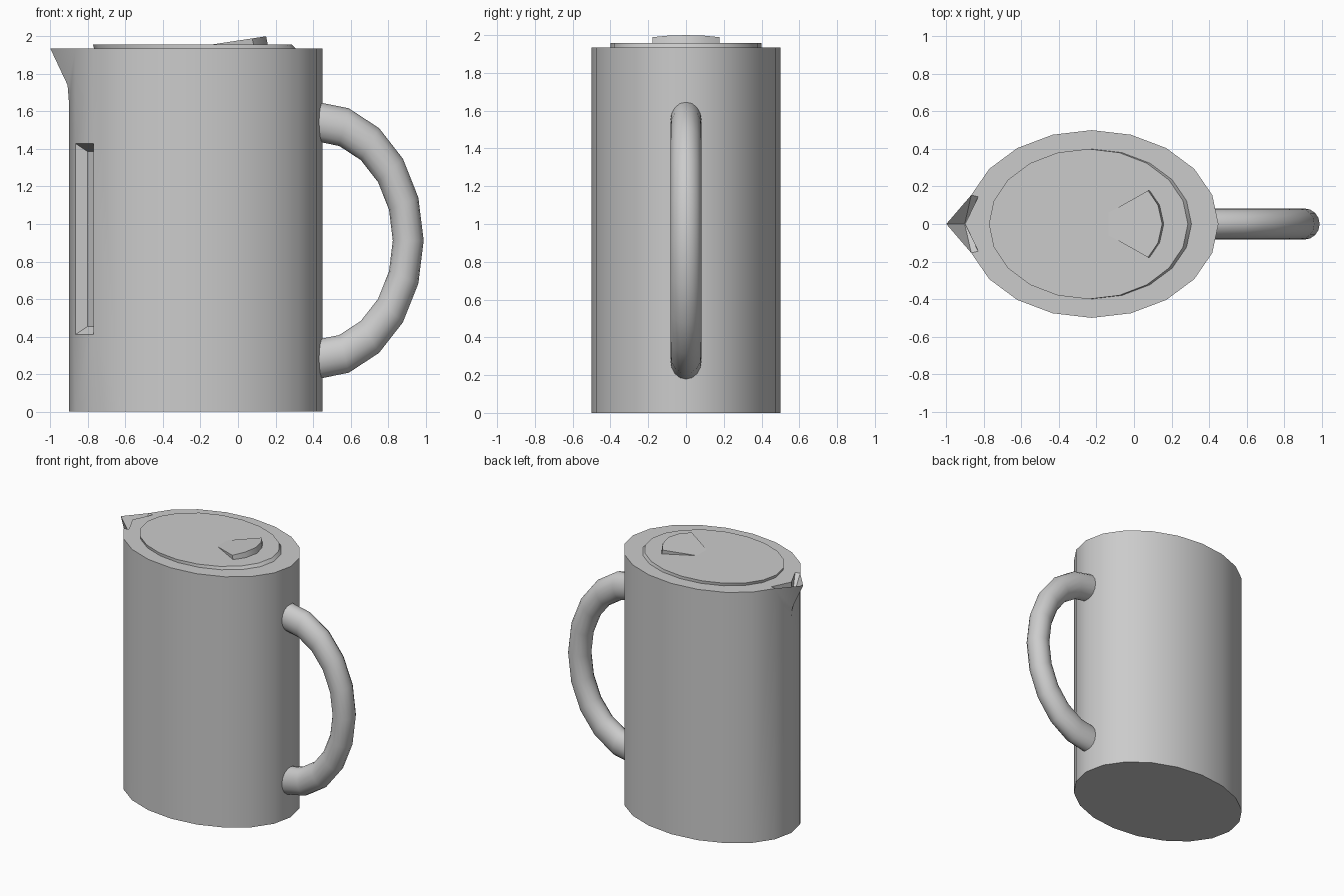
import bpy, bmesh, math
from mathutils import Vector

if "Cube" in bpy.data.objects:
    bpy.data.objects.remove(bpy.data.objects["Cube"])

SIDES = 20
CX, RX, RY, TOP = -0.225, 0.675, 0.5, 1.935


def finish(name, bm, angle=30):
    bmesh.ops.recalc_face_normals(bm, faces=bm.faces)
    me = bpy.data.meshes.new(name)
    bm.to_mesh(me)
    bm.free()
    ob = bpy.data.objects.new(name, me)
    bpy.context.collection.objects.link(ob)
    bpy.ops.object.select_all(action='DESELECT')
    ob.select_set(True)
    bpy.context.view_layer.objects.active = ob
    bpy.ops.object.shade_smooth_by_angle(angle=math.radians(angle))
    return ob


def ellipse(cx, rx, ry, z):
    return [Vector((cx + rx * math.cos(math.tau * i / SIDES),
                    ry * math.sin(math.tau * i / SIDES), z)) for i in range(SIDES)]


def prism(name, lower, upper):
    bm = bmesh.new()
    lo = [bm.verts.new(p) for p in lower]
    up = [bm.verts.new(p) for p in upper]
    n = len(lo)
    for i in range(n):
        j = (i + 1) % n
        bm.faces.new((lo[i], lo[j], up[j], up[i]))
    bm.faces.new(lo[::-1])
    bm.faces.new(up)
    return finish(name, bm)


# Body: columns of vertices around an ellipse; 10 carries the spout, 11-12 the window
bm = bmesh.new()
ring = ellipse(CX, RX, RY, 0)
SPOUT, WIN = 10, 11
cols = []
for i, p in enumerate(ring):
    heights = [0, 0.41, 1.43, TOP] if i in (WIN, WIN + 1) else [0, TOP]
    if i == SPOUT:
        pts = [(p.x, 0, 0), (p.x, 0, 1.64), (-0.908, 0, 1.74), (-1.0, 0, TOP)]
    else:
        pts = [(p.x, p.y, z) for z in heights]
    cols.append([bm.verts.new(q) for q in pts])

for i in range(SIDES):
    a, b = cols[i], cols[(i + 1) % SIDES]
    if i == WIN:
        for k in (0, 2):
            bm.faces.new((a[k], b[k], b[k + 1], a[k + 1]))
    elif i in (SPOUT - 1, SPOUT):
        mid = cols[SPOUT]
        side = a if i == SPOUT - 1 else b
        bm.faces.new(mid[:2] + side[::-1])
        for k in (1, 2):
            bm.faces.new((side[-1], mid[k], mid[k + 1]))
    else:
        bm.faces.new(a + b[::-1])
bm.faces.new([c[0] for c in cols])

# Water window: tapered recess in one facet
a, b = cols[WIN], cols[WIN + 1]
t = (ring[WIN + 1] - ring[WIN]).normalized()
inward = Vector((-t.y, t.x, 0)) * 0.06
up = Vector((0, 0, 0.045))
outer = [a[1], b[1], b[2], a[2]]
shift = [t * 0.03 + up, -t * 0.03 + up, -t * 0.03 - up, t * 0.03 - up]
inner = [bm.verts.new(v.co + inward + s) for v, s in zip(outer, shift)]
for i in range(4):
    j = (i + 1) % 4
    bm.faces.new((outer[i], outer[j], inner[j], inner[i]))
bm.faces.new(inner)

# Pouring notch inside the spout, then the rim
tip = cols[SPOUT][-1]
floor = bm.verts.new((-0.902, 0, 1.78))
lip = bm.verts.new((-0.9, 0, TOP))
rim = []
for s, c in ((1, cols[SPOUT - 1]), (-1, cols[SPOUT + 1])):
    m = bm.verts.new((-0.83, 0.145 * s, TOP))
    for tri in ((tip, c[-1], floor), (c[-1], m, floor), (m, lip, floor)):
        bm.faces.new(tri)
    rim.append(m)
bm.faces.new([c[-1] for c in cols[:SPOUT]] + [rim[0], lip, rim[1]]
             + [c[-1] for c in cols[SPOUT + 1:]])
finish("jug_body", bm)

# Lid: thin elliptical plate, top shifted towards the spout
prism("lid", ellipse(CX, 0.54, 0.4, TOP - 0.01), ellipse(-0.243, 0.53, 0.4, 1.957))

# Thumb tab: rising fan-shaped wedge
half = [(-0.135, 0.06), (0.075, 0.178), (0.128, 0.1)]
outline = half + [(0.15, 0)] + [(x, -y) for x, y in reversed(half)]
prism("lid_tab",
      [(x + (0.01 if x > 0 else 0), y, 1.95) for x, y in outline],
      [(x, y, 1.957 + 0.043 * (x + 0.135) / 0.285) for x, y in outline])

# Handle: half of a stretched torus
bm = bmesh.new()
rings, seg = [], 16
for k in range(11):
    u = math.pi * k / 10
    r = []
    for j in range(seg):
        v = math.tau * j / seg
        f = 1 + 0.166 * math.cos(v)
        r.append(bm.verts.new((0.412 + 0.495 * f * math.sin(u), 0.083 * math.sin(v),
                               0.912 + 0.635 * f * math.cos(u))))
    rings.append(r)
for r, q in zip(rings, rings[1:]):
    for j in range(seg):
        n = (j + 1) % seg
        bm.faces.new((r[j], r[n], q[n], q[j]))
bm.faces.new(rings[0])
bm.faces.new(rings[-1])
finish("handle", bm, 35)
